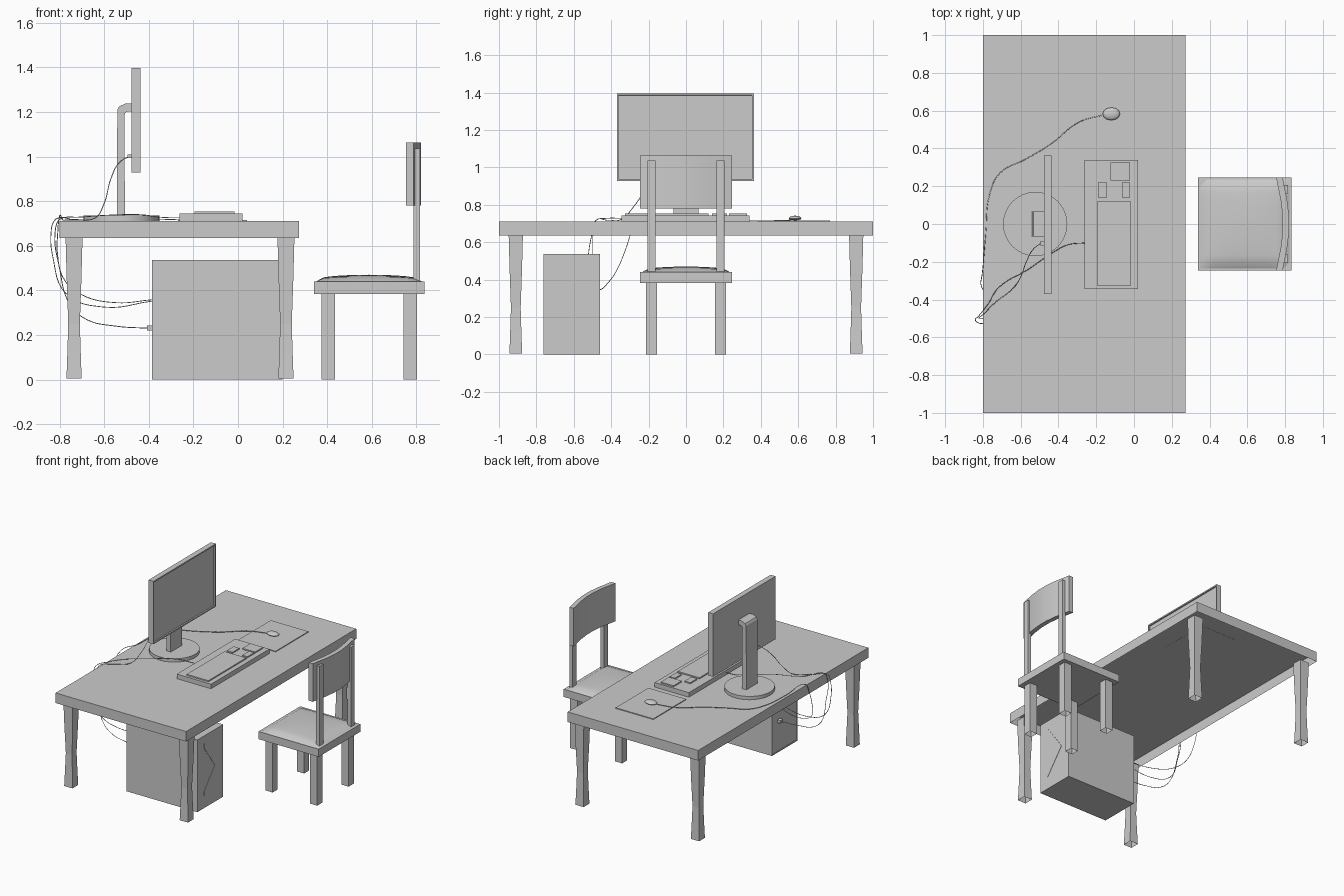
import bpy, bmesh, math

if "Cube" in bpy.data.objects:
    bpy.data.objects.remove(bpy.data.objects["Cube"])


def finish(bm, name, smooth=False, recalc=True):
    if recalc:
        bmesh.ops.recalc_face_normals(bm, faces=bm.faces)
    me = bpy.data.meshes.new(name)
    bm.to_mesh(me)
    bm.free()
    ob = bpy.data.objects.new(name, me)
    bpy.context.collection.objects.link(ob)
    if smooth:
        bpy.context.view_layer.objects.active = ob
        ob.select_set(True)
        bpy.ops.object.shade_smooth_by_angle(angle=math.radians(35))
        ob.select_set(False)
    return ob


def box(name, x0, x1, y0, y1, z0, z1, open_bottom=False):
    bm = bmesh.new()
    bmesh.ops.create_cube(bm, size=1)
    for v in bm.verts:
        v.co = (x0 + (v.co.x + .5) * (x1 - x0),
                y0 + (v.co.y + .5) * (y1 - y0),
                z0 + (v.co.z + .5) * (z1 - z0))
    if open_bottom:
        low = min(bm.faces, key=lambda f: f.calc_center_median().z)
        bmesh.ops.delete(bm, geom=[low], context='FACES_ONLY')
    return finish(bm, name, recalc=not open_bottom)


def prism(name, points, direction, smooth=False):
    """Extrude a closed 3D outline along a direction."""
    bm = bmesh.new()
    a = [bm.verts.new(p) for p in points]
    b = [bm.verts.new([c + d for c, d in zip(p, direction)]) for p in points]
    bm.faces.new(a)
    bm.faces.new(b[::-1])
    for i in range(len(a)):
        j = (i + 1) % len(a)
        bm.faces.new((a[j], a[i], b[i], b[j]))
    return finish(bm, name, smooth)


def table_leg(name, x, y):
    """Square leg, open below, that narrows in the middle and flares at the foot."""
    bm = bmesh.new()
    rings = []
    for z, h in ((.005, .034), (.12, .030), (.25, .026), (.45, .033), (.637, .038)):
        rings.append([bm.verts.new((x + sx * h, y + sy * h, z))
                      for sx, sy in ((-1, -1), (1, -1), (1, 1), (-1, 1))])
    for a, b in zip(rings, rings[1:]):
        for i in range(4):
            j = (i + 1) % 4
            bm.faces.new((a[i], a[j], b[j], b[i]))
    return finish(bm, name, recalc=False)


def inset_face(ob, axis, thickness, depth):
    """Inset the face at the +x or -x end and push it inwards."""
    bm = bmesh.new()
    bm.from_mesh(ob.data)
    face = max(bm.faces, key=lambda f: axis * f.calc_center_median().x)
    bmesh.ops.inset_region(bm, faces=[face], thickness=thickness)
    bmesh.ops.inset_region(bm, faces=[face], thickness=.0005)
    bmesh.ops.translate(bm, verts=face.verts, vec=(-axis * depth, 0, 0))
    bm.to_mesh(ob.data)
    bm.free()


def cable(name, pts, r=.002):
    cu = bpy.data.curves.new(name, 'CURVE')
    cu.dimensions = '3D'
    cu.bevel_depth = r
    cu.bevel_resolution = 1
    cu.resolution_u = 6
    cu.use_fill_caps = True
    sp = cu.splines.new('BEZIER')
    sp.bezier_points.add(len(pts) - 1)
    for bp, p in zip(sp.bezier_points, pts):
        bp.co = p
        bp.handle_left_type = bp.handle_right_type = 'AUTO'
    ob = bpy.data.objects.new(name, cu)
    bpy.context.collection.objects.link(ob)


# desk: top is a shell open underneath
box("desk_top", -.80, .273, -1, 1, .635, .71, open_bottom=True)
for x, sx in ((-.735, "rear"), (.215, "front")):
    for y, sy in ((-.91, "right"), (.91, "left")):
        table_leg(f"desk_leg_{sx}_{sy}", x, y)

# computer case with arrow-shaped trim on its face
case = box("computer_case", -.385, .20, -.763, -.46, 0, .537)
inset_face(case, -1, .012, .004)
prism("case_trim", [(.199, y, z) for y, z in
      ((-.685, .48), (-.535, .275), (-.685, .09), (-.685, .125), (-.56, .275), (-.685, .445))],
      (.003, 0, 0))
box("case_plug", -.407, -.38, -.56, -.53, .22, .242)

# monitor panel with recessed screen
mon = box("monitor", -.477, -.437, -.37, .363, .928, 1.396)
inset_face(mon, 1, .014, .010)
box("monitor_plug", -.495, -.477, -.115, -.09, .993, 1.01)

# monitor stand: round base and bent column
bm = bmesh.new()
bmesh.ops.create_cone(bm, cap_ends=True, segments=32, radius1=.17, radius2=.17, depth=.025)
bmesh.ops.translate(bm, verts=bm.verts, vec=(-.523, 0, .7225))
finish(bm, "stand_base", True)
outline = [(-.543, .73), (-.541, 1.21), (-.533, 1.225), (-.505, 1.237), (-.476, 1.237),
           (-.476, 1.201), (-.498, 1.201), (-.505, 1.196), (-.509, 1.185), (-.507, .73)]
prism("stand_column", [(x, -.066, z) for x, z in outline], (0, .132, 0))

# keyboard with raised key blocks
box("keyboard", -.262, .02, -.345, .34, .71, .744)
for n, (x0, x1, y0, y1) in {"main": (-.195, -.016, -.325, .12), "upper": (-.19, -.143, .14, .22),
                            "arrow": (-.063, -.02, .14, .22), "number": (-.125, -.02, .23, .325)}.items():
    box(f"{n}_keys", x0, x1, y0, y1, .742, .753)

# mouse and mat
box("mouse_mat", -.27, .04, .385, .77, .709, .716)
bm = bmesh.new()
bmesh.ops.create_uvsphere(bm, u_segments=12, v_segments=8, radius=1)
for v in bm.verts:
    v.co = (-.12 + v.co.x * .046, .583 + v.co.y * .034, .727 + v.co.z * (.015 if v.co.z > 0 else .01))
finish(bm, "mouse", True)

# chair frame, legs open below
box("seat_board", .34, .835, -.245, .245, .383, .44)
for s, side in ((-1, "right"), (1, "left")):
    ya, yb = sorted((s * .155, s * .215))
    box(f"chair_front_leg_{side}", .375, .435, ya, yb, 0, .385, open_bottom=True)
    box(f"chair_rear_leg_{side}", .742, .802, ya, yb, 0, .385, open_bottom=True)
    ya, yb = sorted((s * .162, s * .207))
    box(f"back_post_{side}", .787, .815, ya, yb, .43, 1.037)

# domed seat cushion reaching almost to the board's edge
bm = bmesh.new()
bmesh.ops.create_grid(bm, x_segments=14, y_segments=14, size=1)
for v in bm.verts:
    u, w = v.co.x, v.co.y
    h = (1 - abs(u) ** 10) ** .5 * (1 - abs(w) ** 10) ** .5
    v.co = (.587 + u * .237, w * .235, .44 + .017 * h + .013 * h * (1 - u * u) * (1 - w * w))
finish(bm, "seat_cushion", True, recalc=False)

# curved backrest: flat middle with swept ends
bend = [(.753, -.245), (.777, -.125), (.787, -.04), (.787, .04), (.777, .125), (.753, .245)]
face = [(x, y, .78) for x, y in bend]
rear = [(x + .034, y, z) for x, y, z in reversed(face)]
prism("backrest", face + rear, (0, 0, .283), True)

# cables over the rear desk edge to the computer case
cable("mouse_cable", [(-.16, .578, .722), (-.29, .54, .718), (-.445, .42, .715), (-.58, .34, .715),
                      (-.71, .27, .715), (-.765, .155, .715), (-.785, -.05, .715), (-.803, -.26, .72),
                      (-.808, -.29, .66), (-.81, -.32, .57), (-.78, -.37, .45), (-.70, -.42, .38),
                      (-.55, -.465, .345), (-.385, -.52, .358)])
cable("keyboard_cable", [(-.26, -.10, .725), (-.35, -.11, .728), (-.42, -.145, .738), (-.56, -.24, .738),
                         (-.72, -.34, .728), (-.77, -.42, .728), (-.825, -.49, .71), (-.838, -.50, .66),
                         (-.83, -.52, .55), (-.77, -.53, .385), (-.60, -.54, .325), (-.385, -.55, .352)])
cable("monitor_cable", [(-.49, -.10, 1.0), (-.53, -.13, .975), (-.57, -.20, .90), (-.60, -.28, .79),
                        (-.64, -.34, .725), (-.74, -.42, .718), (-.80, -.48, .718), (-.82, -.495, .66),
                        (-.80, -.50, .50), (-.755, -.52, .34), (-.68, -.53, .27), (-.55, -.54, .24),
                        (-.40, -.545, .23)])
